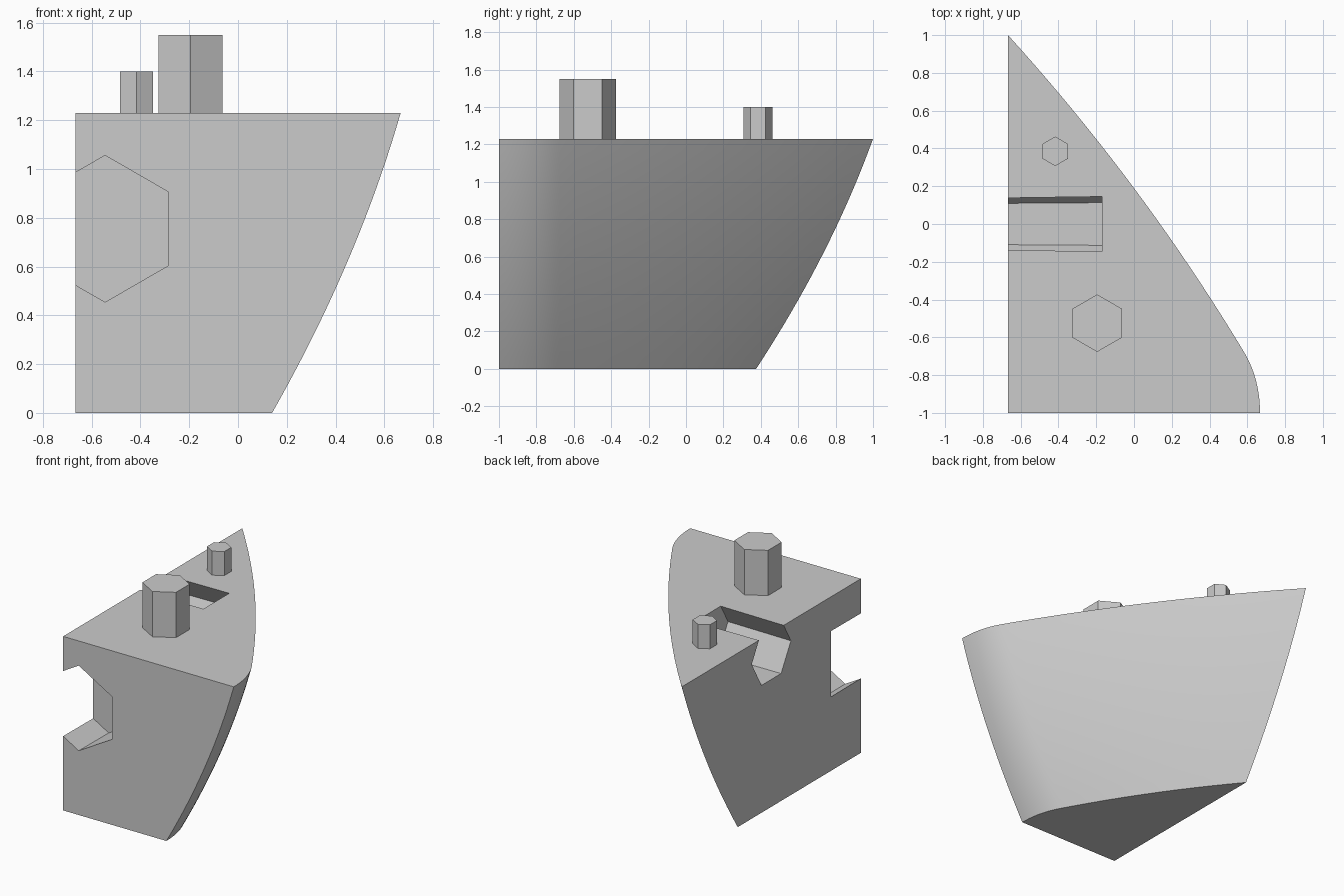
import bpy, bmesh, math
from mathutils import Vector

if "Cube" in bpy.data.objects:
    bpy.data.objects.remove(bpy.data.objects["Cube"], do_unlink=True)

X, Y, Z = Vector((1, 0, 0)), Vector((0, 1, 0)), Vector((0, 0, 1))
SIDE, FRONT, HEIGHT = -0.667, -1.0, 1.23

grey = bpy.data.materials.new("light_grey")
grey.use_nodes = True
grey.diffuse_color = (0.6, 0.6, 0.6, 1)
grey.node_tree.nodes["Principled BSDF"].inputs["Base Color"].default_value = (0.6, 0.6, 0.6, 1)


def loft(name, rings):
    """Skin equal-length rings of points and cap both ends."""
    bm = bmesh.new()
    loops = [[bm.verts.new(p) for p in ring] for ring in rings]
    n = len(loops[0])
    for a, b in zip(loops, loops[1:]):
        for i in range(n):
            j = (i + 1) % n
            bm.faces.new((a[i], a[j], b[j], b[i]))
    bm.faces.new(loops[0][::-1])
    bm.faces.new(loops[-1])
    bmesh.ops.recalc_face_normals(bm, faces=bm.faces)
    mesh = bpy.data.meshes.new(name)
    bm.to_mesh(mesh)
    bm.free()
    mesh.materials.append(grey)
    obj = bpy.data.objects.new(name, mesh)
    bpy.context.collection.objects.link(obj)
    return obj


def hex_prism(name, start, end, point_dir, cross_dir, r0, r1):
    """Six-sided prism from start to end, with corners along point_dir."""
    def ring(c, r):
        return [Vector(c) + r * (math.cos(a) * point_dir + math.sin(a) * cross_dir)
                for a in (k * math.pi / 3 for k in range(6))]
    return loft(name, [ring(start, r0), ring(end, r1)])


def bezier(a, b, c, steps):
    return [a * (1 - t) ** 2 + b * 2 * t * (1 - t) + c * t * t
            for t in (i / steps for i in range(steps + 1))]


def hull_ring(t):
    """Horizontal section: flat side, flat front, rounded corner, bowed flank."""
    bow = 4 * t * (1 - t)
    wide = 0.14 + 0.527 * t + 0.043 * bow
    back = 0.375 + 0.625 * t + 0.045 * bow
    z = HEIGHT * t
    corner = Vector((wide, FRONT, z))
    join = Vector((wide - 0.085, -0.677, z))
    tip = Vector((SIDE, back, z))
    ctrl = (join + tip) / 2 + (0.6 + 0.4 * t) * Vector((0.0825, 0.06, 0))
    round_part = bezier(corner, Vector((wide, -0.818, z)), join, 10)
    flank = bezier(join, ctrl, tip, 20)
    return [Vector((SIDE, FRONT, z))] + round_part + flank[1:]


# Hull quarter
hull = loft("hull", [hull_ring(i / 20) for i in range(21)])

# Hexagonal sockets in the front face and the flat side
sockets = [
    hex_prism("front_socket_cutter", (-0.545, -1.1, 0.755), (-0.545, -0.665, 0.755), Z, X, 0.3, 0.303),
    hex_prism("side_socket_cutter", (-0.8, 0, 1.09), (-0.17, 0, 1.09), Y, Z, 0.217, 0.226),
]
bpy.context.view_layer.objects.active = hull
hull.select_set(True)
for cutter in sockets:
    cutter.hide_render = True
    mod = hull.modifiers.new("socket", "BOOLEAN")
    mod.operation = "DIFFERENCE"
    mod.solver = "EXACT"
    mod.object = cutter
    bpy.ops.object.modifier_apply(modifier=mod.name)
    bpy.data.objects.remove(cutter, do_unlink=True)
bpy.ops.object.shade_smooth_by_angle(angle=math.radians(25))

# Hexagonal pegs on the top face
for name, x, y, r, top in (("large_peg", -0.195, -0.525, 0.152, 1.55),
                           ("small_peg", -0.417, 0.385, 0.078, 1.4)):
    hex_prism(name, (x, y, HEIGHT - 0.01), (x, y, top), Y, X, r, r)
